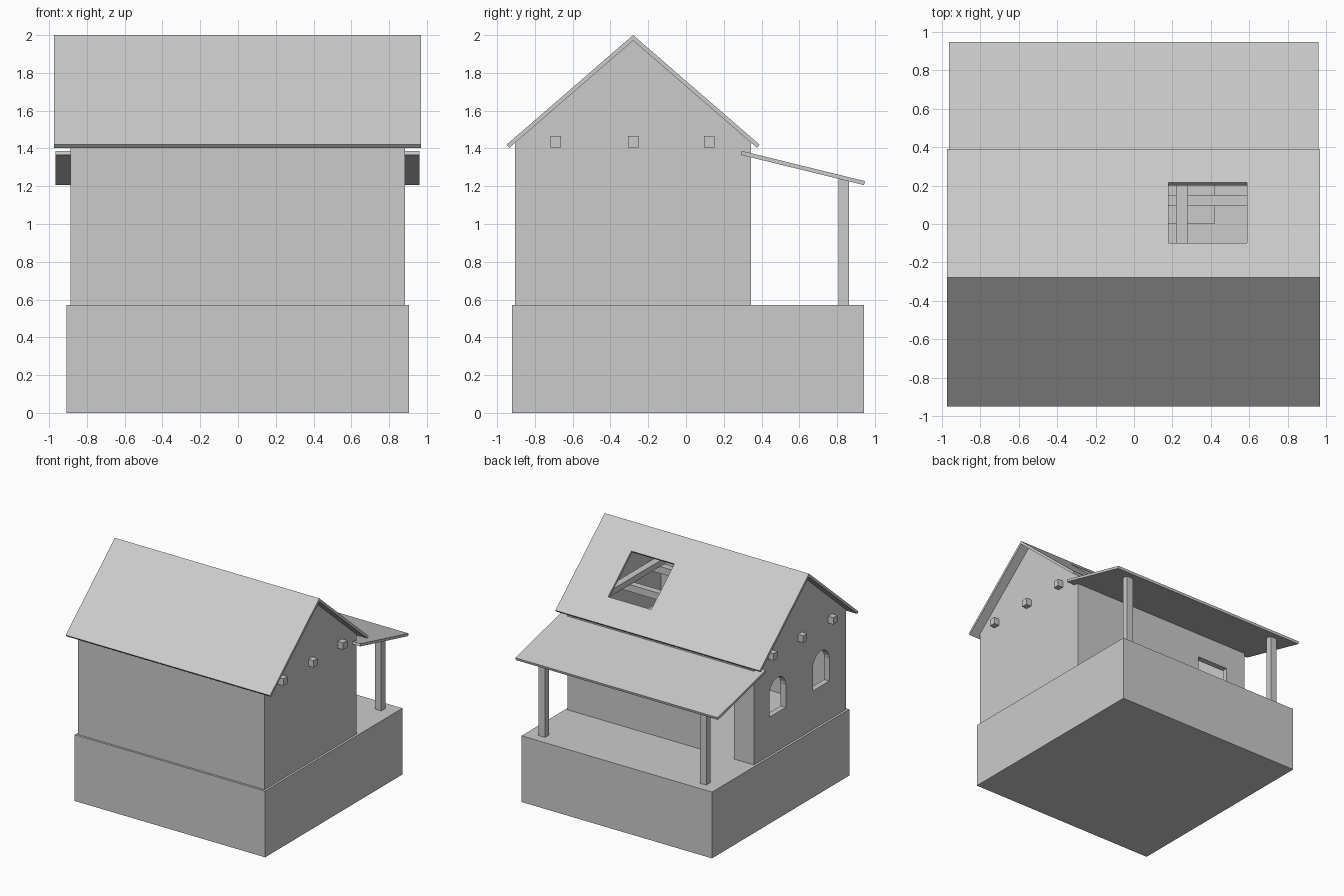
import bpy, bmesh, math
from mathutils import Vector, Matrix

if "Cube" in bpy.data.objects:
    bpy.data.objects.remove(bpy.data.objects["Cube"])


def extrude(name, pts, x0, x1):
    """Prism from a (y, z) outline, extruded along x."""
    bm = bmesh.new()
    face = bm.faces.new([bm.verts.new((x0, y, z)) for y, z in pts])
    ret = bmesh.ops.extrude_face_region(bm, geom=[face])
    verts = [g for g in ret["geom"] if isinstance(g, bmesh.types.BMVert)]
    bmesh.ops.translate(bm, verts=verts, vec=(x1 - x0, 0, 0))
    bmesh.ops.recalc_face_normals(bm, faces=bm.faces)
    me = bpy.data.meshes.new(name)
    bm.to_mesh(me)
    bm.free()
    ob = bpy.data.objects.new(name, me)
    bpy.context.collection.objects.link(ob)
    return ob


def box(name, x0, x1, y0, y1, z0, z1):
    return extrude(name, [(y0, z0), (y1, z0), (y1, z1), (y0, z1)], x0, x1)


def cut(ob, cutters):
    """Subtract the cutters, bake the result and remove them."""
    for c in cutters:
        c.hide_render = True
        m = ob.modifiers.new("cut", "BOOLEAN")
        m.operation, m.solver, m.object = "DIFFERENCE", "EXACT", c
    dg = bpy.context.evaluated_depsgraph_get()
    me = bpy.data.meshes.new_from_object(ob.evaluated_get(dg))
    ob.modifiers.clear()
    ob.data = me
    for c in cutters:
        bpy.data.objects.remove(c)


RIDGE, SLOPE, T = -0.28, 0.866, 0.022
ANG = math.atan(SLOPE)
DROP = T / math.cos(ANG)          # vertical roof thickness


def roof_z(y):
    return 2.0 - abs(y - RIDGE) * SLOPE


def under(y):
    return roof_z(y) - DROP


# Plinth
box("plinth", -0.908, 0.904, -0.922, 0.943, 0, 0.57)

# House shell, hollow and open under the roof
W = 0.05
y0, y1 = -0.904, 0.345
walls = extrude("house_walls", [(y0, 0.57), (y1, 0.57), (y1, under(y1)),
                                (RIDGE, under(RIDGE)), (y0, under(y0))], -0.888, 0.885)
a, b = y0 + W, y1 - W
room = extrude("room_cutter", [(a, 0.5), (b, 0.5), (b, roof_z(b) + 0.05),
                               (RIDGE, 2.05), (a, roof_z(a) + 0.05)], -0.888 + W, 0.885 - W)
cutters = [room, box("door_cutter", -0.70, -0.40, 0.2, 0.45, 0.5, 1.14)]

# Two arched windows in the left gable
for yc in (0.024, -0.568):
    r, spring = 0.112, 1.09
    arch = [(yc + r * math.cos(i * math.pi / 10), spring + r * math.sin(i * math.pi / 10))
            for i in range(11)]
    cutters.append(extrude("window_cutter", [(yc - r, 0.90), (yc + r, 0.90)] + arch, -1.0, -0.75))
cut(walls, cutters)

# Main roof with the skylight opening
e0, e1 = -0.95, 0.39
ey, ez = T * math.sin(ANG), T * math.cos(ANG)
roof = extrude("main_roof", [(e0, roof_z(e0)), (RIDGE, 2.0), (e1, roof_z(e1)),
                             (e1 - ey, roof_z(e1) - ez), (RIDGE, 2.0 - DROP),
                             (e0 + ey, roof_z(e0) - ez)], -0.975, 0.97)
half = 0.315 / math.cos(ANG) / 2
sky = box("skylight_cutter", 0.18, 0.59, -half, half, -0.08, 0.08)
sky.data.transform(Matrix.Translation(Vector((0, 0.0575, roof_z(0.0575))))
                   @ Matrix.Rotation(-ANG, 4, "X"))
cut(roof, [sky])

# Long purlins poking through the gables
for y in (-0.69, -0.28, 0.122):
    box("purlin", -0.938, 0.935, y - 0.028, y + 0.028, 1.405, 1.465)

# Cross beams resting on the purlins
for x in (-0.74, -0.25, 0.25, 0.74):
    box("cross_beam", x - 0.03, x + 0.03, -0.835, 0.275, 1.465, 1.515)

# Porch roof and posts
extrude("porch_roof", [(0.295, 1.387), (0.947, 1.227), (0.942, 1.206), (0.29, 1.366)],
        -0.965, 0.96)
for x in (-0.767, 0.767):
    box("porch_post", x - 0.03, x + 0.03, 0.808, 0.863, 0.57, 1.235)

# Low chest inside, seen through the skylight
box("chest", -0.02, 0.42, 0.0, 0.295, 0.57, 0.75)
